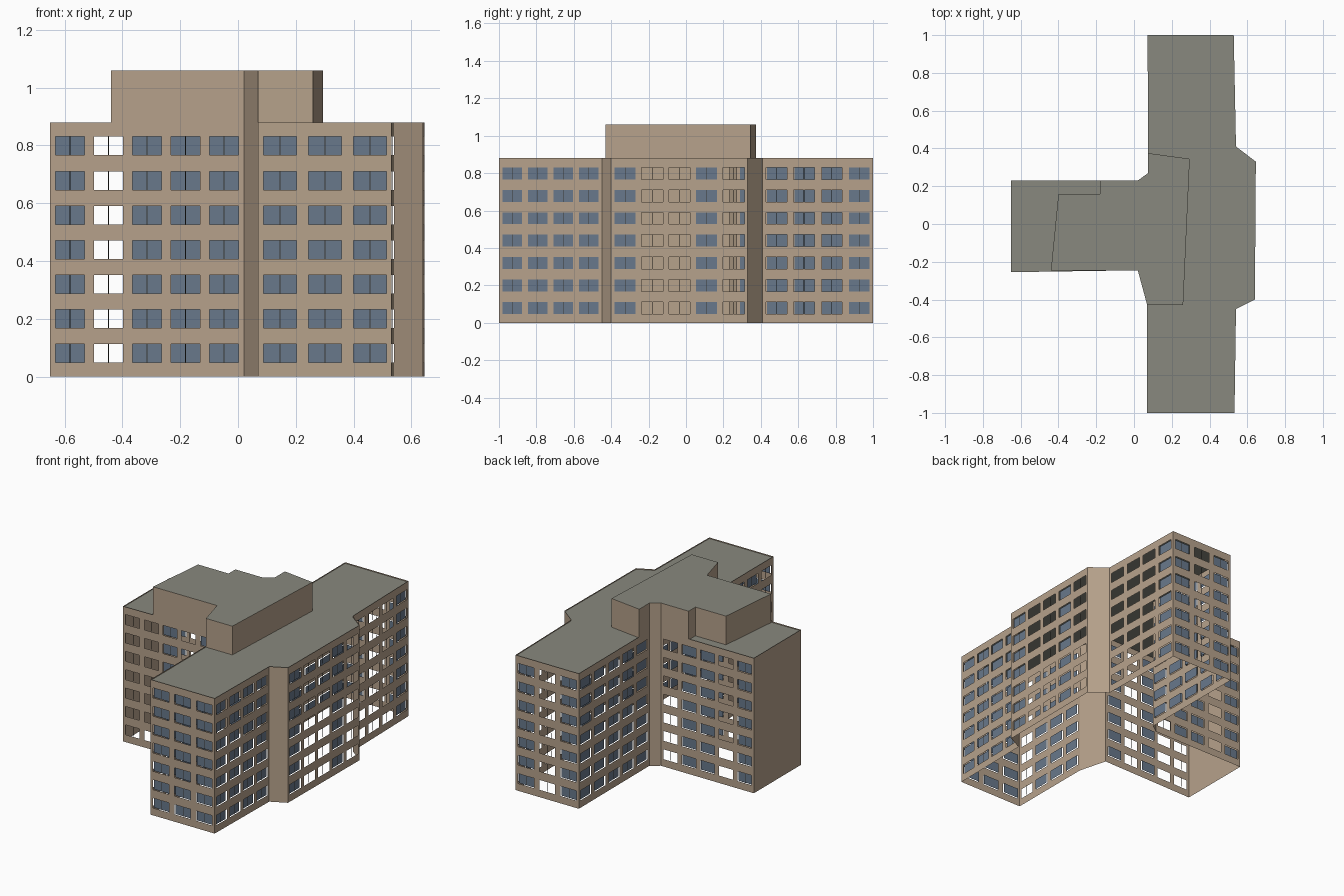
import bpy, bmesh
from mathutils import Vector

cube = bpy.data.objects.get("Cube")
if cube:
    bpy.data.objects.remove(cube)


def material(name, rgb):
    m = bpy.data.materials.new(name)
    m.use_nodes = True
    m.diffuse_color = (*rgb, 1)
    m.node_tree.nodes["Principled BSDF"].inputs["Base Color"].default_value = (*rgb, 1)
    return m


TAN = material("tan_wall", (0.47, 0.36, 0.26))
GREY = material("grey_roof", (0.25, 0.25, 0.21))
BLUE = material("blue_glass", (0.14, 0.19, 0.26))
DARK = material("dark_frame", (0.04, 0.04, 0.035))

WALL_TOP, ROOF_Z, HOUSE_TOP = 0.88, 0.873, 1.06
ROWS, ROW_START, ROW_STEP, HALF_H = 7, 0.08, 0.1197, 0.032
MARGIN, RECESS, BAR = 0.018, 0.008, 0.0015


def finish(bm, name, mat):
    bmesh.ops.remove_doubles(bm, verts=bm.verts, dist=0.0001)
    mesh = bpy.data.meshes.new(name)
    bm.to_mesh(mesh)
    bm.free()
    mesh.materials.append(mat)
    bpy.context.collection.objects.link(bpy.data.objects.new(name, mesh))


def panel(bm, origin, along, s0, s1, z0, z1):
    """Upright rectangle between two distances along a wall."""
    corners = ((s0, z0), (s1, z0), (s1, z1), (s0, z1))
    bm.faces.new([bm.verts.new(origin + along * s + Vector((0, 0, z))) for s, z in corners])


def flat(bm, outline, z):
    bm.faces.new([bm.verts.new((x, y, z)) for x, y in outline])


row_spans = [(ROW_START + i * ROW_STEP - HALF_H, ROW_START + i * ROW_STEP + HALF_H)
             for i in range(ROWS)]


def wall(name, start, end, count=0, width=0, unglazed=()):
    """Wall sheet with window openings, recessed panes and centre bars."""
    a, b = Vector((*start, 0)), Vector((*end, 0))
    length = (b - a).length
    along = (b - a).normalized()
    inward = Vector((-along.y, along.x, 0))
    sheet, panes, bars = bmesh.new(), bmesh.new(), bmesh.new()
    step = (length - 2 * MARGIN - width) / max(count - 1, 1)
    cols = [(MARGIN + i * step, MARGIN + i * step + width) for i in range(count)]
    xs = [0] + [v for c in cols for v in c] + [length]
    zs = [0] + [v for r in row_spans for v in r] + [WALL_TOP]
    if not count:
        zs = [0, WALL_TOP]
    for i in range(len(xs) - 1):
        for j in range(len(zs) - 1):
            if not (i % 2 and j % 2):
                panel(sheet, a, along, xs[i], xs[i + 1], zs[j], zs[j + 1])
    for i, (s0, s1) in enumerate(cols):
        mid = (s0 + s1) / 2
        for z0, z1 in row_spans:
            if i not in unglazed:
                panel(panes, a + inward * RECESS, along, s0, s1, z0, z1)
            panel(bars, a + inward * RECESS * 0.8, along, mid - BAR, mid + BAR, z0, z1)
    finish(sheet, name, TAN)
    if count:
        finish(panes, name + "_glass", BLUE)
        finish(bars, name + "_window_bars", DARK)
    else:
        panes.free()
        bars.free()


# Footprint, counter-clockwise; each corner starts the wall described beside it:
# name, window columns, window width, columns without glass
plan = [
    ((-0.65, -0.255), ("west_wing_front_wall", 5, 0.10, (0, 1, 3))),
    ((0.02, -0.245), ("front_inner_corner",)),
    ((0.07, -0.43), ("south_wing_west_wall", 4, 0.105, (3,))),
    ((0.07, -1.0), ("south_end_wall", 3, 0.114)),
    ((0.532, -1.0), ("south_wing_east_wall", 4, 0.104)),
    ((0.54, -0.45), ("east_front_corner",)),
    ((0.64, -0.40), ("east_main_wall", 5, 0.113, (1, 2, 4))),
    ((0.645, 0.33), ("east_back_corner",)),
    ((0.54, 0.41), ("north_wing_east_wall", 4, 0.111, (0, 1, 2))),
    ((0.528, 1.0), ("north_end_wall", 3, 0.114, (1,))),
    ((0.072, 1.0), ("north_wing_west_wall", 5, 0.11)),
    ((0.075, 0.27), ("back_inner_corner",)),
    ((0.02, 0.23), ("west_wing_back_wall", 5, 0.10, (0, 3))),
    ((-0.65, 0.23), ("west_end_wall",)),
]
outline = [corner for corner, spec in plan]
for i, (corner, spec) in enumerate(plan):
    wall(spec[0], corner, outline[(i + 1) % len(plan)], *spec[1:])

# Main roof
bm = bmesh.new()
flat(bm, outline, ROOF_Z)
finish(bm, "main_roof", GREY)

# Rooftop plant house
house = [(-0.44, -0.247), (0.02, -0.245), (0.07, -0.43), (0.26, -0.43),
         (0.295, 0.345), (0.075, 0.375), (0.075, 0.27), (0.02, 0.23),
         (-0.18, 0.23), (-0.18, 0.16), (-0.40, 0.16)]
bm = bmesh.new()
for p, q in zip(house, house[1:] + house[:1]):
    a, b = Vector((*p, 0)), Vector((*q, 0))
    panel(bm, a, (b - a).normalized(), 0, (b - a).length, ROOF_Z, HOUSE_TOP)
finish(bm, "rooftop_house_walls", TAN)
bm = bmesh.new()
flat(bm, house, HOUSE_TOP)
finish(bm, "rooftop_house_roof", GREY)
